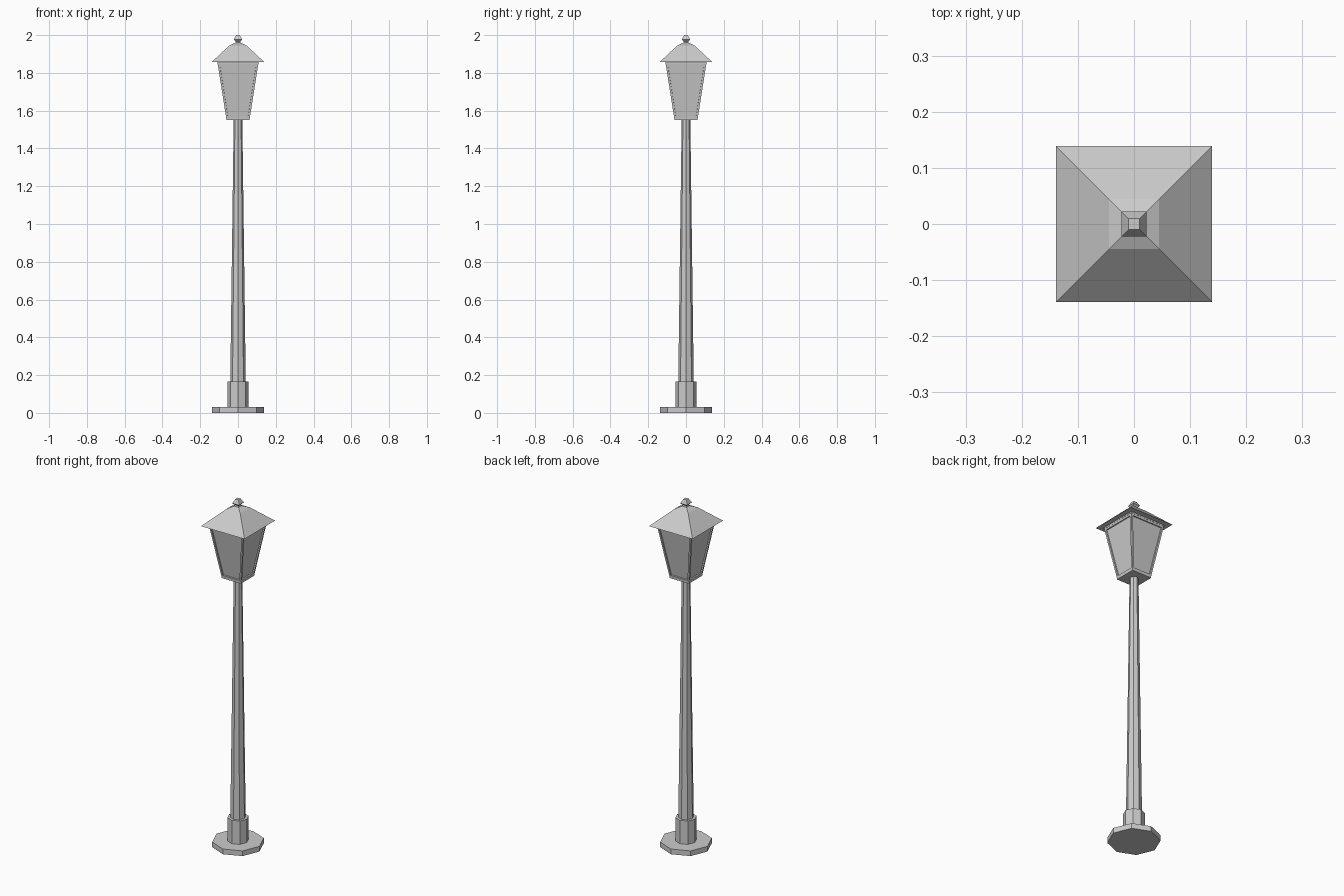
import bpy, bmesh, math

if "Cube" in bpy.data.objects:
    bpy.data.objects.remove(bpy.data.objects["Cube"])


def loft(name, sides, profile, square=False, panes=None):
    """Stack of regular rings from (radius or half-width, z) pairs, capped at both ends."""
    bm = bmesh.new()
    turn = math.pi / 4 if square else 0.0
    scale = math.sqrt(2) if square else 1.0
    rings = []
    for r, z in profile:
        angles = [turn + 2 * math.pi * i / sides for i in range(sides)]
        rings.append([bm.verts.new((r * scale * math.cos(a), r * scale * math.sin(a), z)) for a in angles])
    for low, high in zip(rings, rings[1:]):
        for i in range(sides):
            j = (i + 1) % sides
            bm.faces.new((low[i], low[j], high[j], high[i]))
    bm.faces.new(rings[0][::-1])
    bm.faces.new(rings[-1])
    bm.normal_update()
    if panes:
        # recess the side faces to leave a frame around each pane
        border, depth = panes
        walls = [f for f in bm.faces if abs(f.normal.z) < 0.9]
        bmesh.ops.inset_individual(bm, faces=walls, thickness=border, depth=0.0, use_even_offset=True)
        bm.normal_update()
        bmesh.ops.inset_individual(bm, faces=walls, thickness=0.0005, depth=-depth, use_even_offset=True)
    mesh = bpy.data.meshes.new(name)
    bm.to_mesh(mesh)
    bm.free()
    obj = bpy.data.objects.new(name, mesh)
    bpy.context.collection.objects.link(obj)
    return obj


# Octagonal foot, collar and tapering post
loft("foot_plate", 8, [(0.137, 0.0), (0.137, 0.03)])
loft("post_collar", 8, [(0.056, 0.03), (0.056, 0.165)])
loft("post", 8, [(0.041, 0.165), (0.023, 1.55)])

# Lantern: floor plate, framed glass body, top rim
loft("lantern_floor", 4, [(0.062, 1.55), (0.062, 1.558)], square=True)
loft("lantern_body", 4, [(0.062, 1.558), (0.108, 1.85)], square=True, panes=(0.01, 0.007))
loft("lantern_rim", 4, [(0.109, 1.85), (0.109, 1.86)], square=True)

# Two-pitch roof and finial
loft("roof", 4, [(0.139, 1.858), (0.045, 1.945), (0.013, 1.96)], square=True)
loft("finial", 4, [(0.015, 1.955), (0.012, 1.967), (0.022, 1.977), (0.01, 2.0)], square=True)
